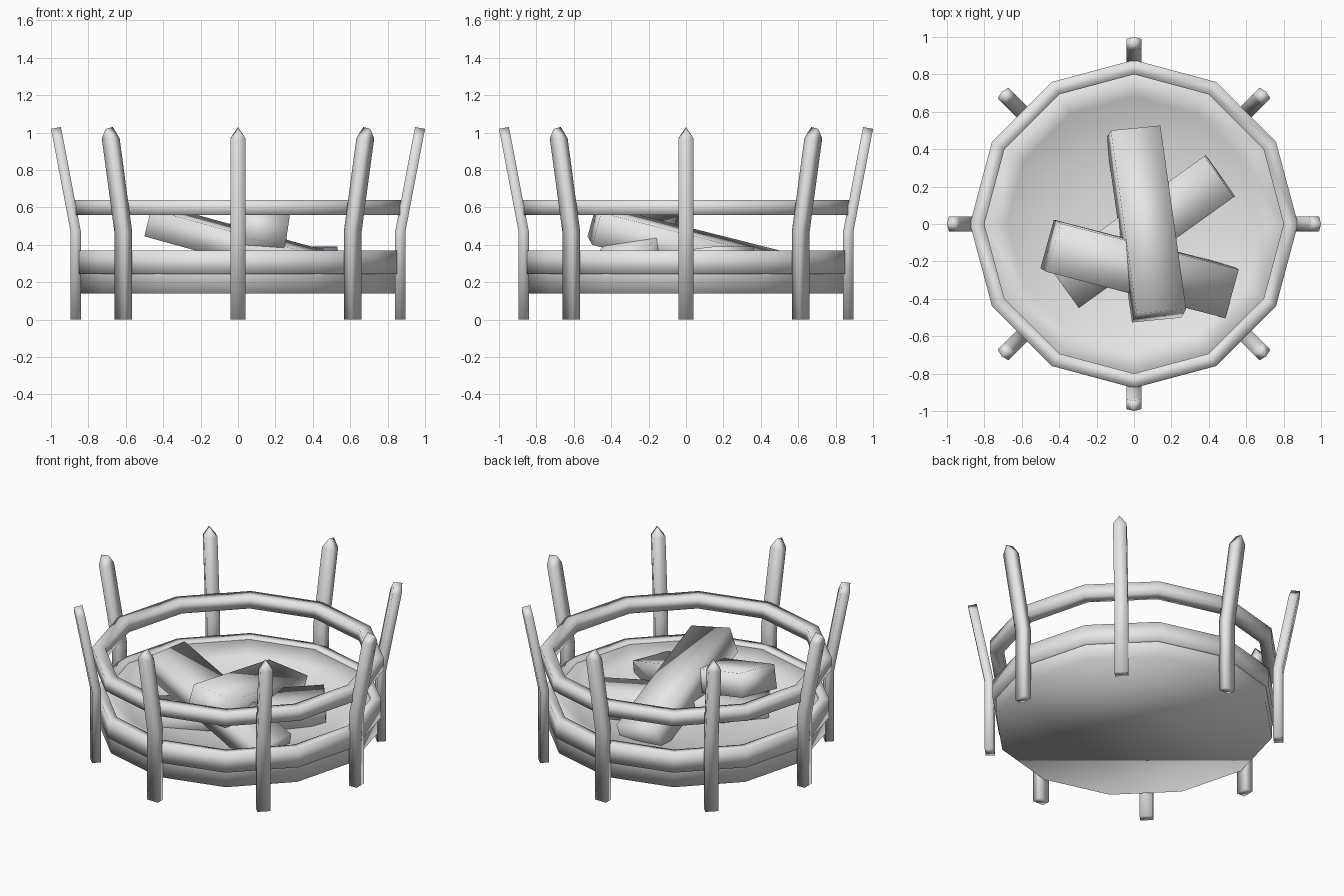
import bpy, bmesh, math
from mathutils import Matrix, Vector

if "Cube" in bpy.data.objects:
    bpy.data.objects.remove(bpy.data.objects["Cube"])

grey = bpy.data.materials.new("plain_grey")
grey.use_nodes = True
colour = (0.8, 0.8, 0.8, 1)
grey.diffuse_color = colour
grey.node_tree.nodes["Principled BSDF"].inputs["Base Color"].default_value = colour
SIDES = 12


def finish(name, bm):
    bmesh.ops.recalc_face_normals(bm, faces=bm.faces)
    for f in bm.faces:
        f.smooth = True
    mesh = bpy.data.meshes.new(name)
    bm.to_mesh(mesh)
    bm.free()
    mesh.materials.append(grey)
    obj = bpy.data.objects.new(name, mesh)
    bpy.context.collection.objects.link(obj)
    return obj


def lathe(name, profile, closed=False):
    """Turn a (radius, height) profile; open ends are filled."""
    bm = bmesh.new()
    rings = []
    for r, z in profile:
        rings.append([bm.verts.new((r * math.cos(a), r * math.sin(a), z))
                      for a in (math.tau * i / SIDES for i in range(SIDES))])
    pairs = list(zip(rings, rings[1:]))
    if closed:
        pairs.append((rings[-1], rings[0]))
    for low, high in pairs:
        for i in range(SIDES):
            j = (i + 1) % SIDES
            bm.faces.new((low[i], low[j], high[j], high[i]))
    if not closed:
        bm.faces.new(rings[0])
        bm.faces.new(rings[-1])
    return finish(name, bm)


def square_ring(name, inner, outer, low, high):
    return lathe(name, [(inner, low), (outer, low), (outer, high), (inner, high)], True)


# Bowl: flat base, straight side and hollow top
lathe("bowl", [(0.84, 0.14), (0.84, 0.3), (0.81, 0.36), (0.68, 0.3),
               (0.5, 0.24), (0.25, 0.21)])
square_ring("bowl_rim", 0.8, 0.86, 0.245, 0.37)
square_ring("upper_ring", 0.8, 0.877, 0.56, 0.64)


# Posts: bent outward above the ring's underside, with a ridge at the tip
def post(name, angle):
    bm = bmesh.new()
    half, depth = 0.04, 0.055
    rows = []
    for inner, z in ((0.84, 0), (0.84, 0.47), (0.935, 0.97)):
        rows.append([bm.verts.new(p) for p in (
            (inner, -half, z), (inner + depth, -half, z),
            (inner + depth, half, z), (inner, half, z))])
    for low, high in zip(rows, rows[1:]):
        for i in range(4):
            j = (i + 1) % 4
            bm.faces.new((low[i], low[j], high[j], high[i]))
    bm.faces.new(rows[0])
    a, b, c, d = rows[-1]
    tip_in, tip_out = bm.verts.new((0.947, 0, 1.03)), bm.verts.new((1, 0, 1.02))
    for face in ((a, b, tip_out, tip_in), (c, d, tip_in, tip_out),
                 (b, c, tip_out), (d, a, tip_in)):
        bm.faces.new(face)
    bm.transform(Matrix.Rotation(angle, 4, "Z"))
    return finish(name, bm)


for k in range(8):
    post(f"post_{k + 1}", math.tau * k / 8)


# Logs: squared timbers stacked across each other
def log(name, centre, heading, drop, roll, thick):
    bm = bmesh.new()
    bmesh.ops.create_cube(bm, size=1)
    bm.transform(Matrix.Translation(Vector(centre))
                 @ Matrix.Rotation(math.radians(heading), 4, "Z")
                 @ Matrix.Rotation(math.radians(drop), 4, "Y")
                 @ Matrix.Rotation(math.radians(roll), 4, "X")
                 @ Matrix.Diagonal((1.02, 0.27, thick, 1)))
    return finish(name, bm)


log("top_log", (0.065, 0, 0.385), 98, 14, 10, 0.18)
log("middle_log", (0.03, -0.24, 0.395), -14.5, 15, 4, 0.15)
log("bottom_log", (0.045, -0.04, 0.27), 35.6, -4, 0, 0.17)
